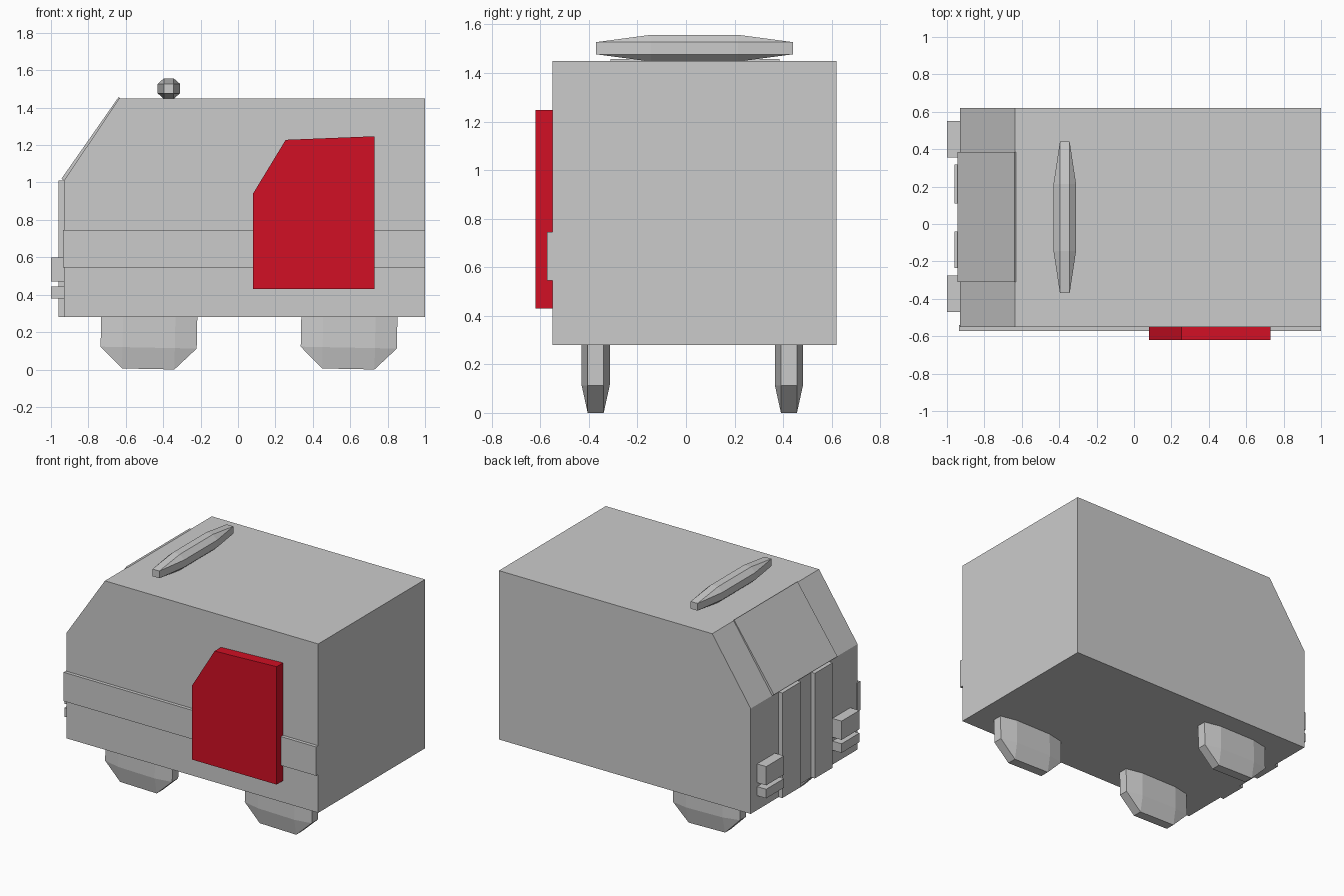
import bpy, bmesh
from itertools import product
from mathutils import Vector, Matrix

if "Cube" in bpy.data.objects:
    bpy.data.objects.remove(bpy.data.objects["Cube"])


def material(name, rgb):
    m = bpy.data.materials.new(name)
    m.diffuse_color = (*rgb, 1)
    m.use_nodes = True
    m.node_tree.nodes["Principled BSDF"].inputs["Base Color"].default_value = m.diffuse_color
    return m


GREY = material("light grey", (0.6, 0.6, 0.6))
RED = material("red", (0.64, 0.005, 0.018))


def finish(name, bm, mat):
    bmesh.ops.recalc_face_normals(bm, faces=bm.faces)
    me = bpy.data.meshes.new(name)
    bm.to_mesh(me)
    bm.free()
    me.materials.append(mat)
    ob = bpy.data.objects.new(name, me)
    bpy.context.collection.objects.link(ob)
    return ob


def extrude_xz(name, profile, y0, y1, mat=GREY):
    """Extrude a side profile (x, z) between two y positions."""
    bm = bmesh.new()
    face = bm.faces.new([bm.verts.new((x, y0, z)) for x, z in profile])
    new = bmesh.ops.extrude_face_region(bm, geom=[face])["geom"]
    verts = [v for v in new if isinstance(v, bmesh.types.BMVert)]
    bmesh.ops.translate(bm, verts=verts, vec=(0, y1 - y0, 0))
    return finish(name, bm, mat)


def box(name, x, y, z, mat=GREY):
    return extrude_xz(name, [(x[0], z[0]), (x[1], z[0]), (x[1], z[1]), (x[0], z[1])], *y, mat)


def chamfered_block(name, centre, half, inner, tilt=0.0, mat=GREY):
    """Box with every edge and corner cut: hull of its six shrunken faces."""
    bm = bmesh.new()
    for axis in range(3):
        for s in product((-1, 1), repeat=3):
            p = [s[i] * (half[i] if i == axis else inner[i]) for i in range(3)]
            bm.verts.new(p)
    bmesh.ops.convex_hull(bm, input=bm.verts)
    bmesh.ops.dissolve_limit(bm, angle_limit=0.01, verts=bm.verts, edges=bm.edges)
    bm.transform(Matrix.Translation(Vector(centre)) @ Matrix.Rotation(tilt, 4, 'Y'))
    return finish(name, bm, mat)


# Van body with sloped nose
extrude_xz("body", [(-0.93, 0.28), (1, 0.28), (1, 1.45), (-0.635, 1.45), (-0.93, 1.01)], -0.55, 0.62)

# Raised side band and red door
box("side_band", (-0.935, 1.0), (-0.573, -0.54), (0.545, 0.745))
extrude_xz("side_door", [(0.08, 0.43), (0.73, 0.43), (0.73, 1.247), (0.255, 1.228), (0.08, 0.94)],
           -0.62, -0.54, RED)

# Thin windscreen plate on the slope
extrude_xz("windscreen", [(-0.944, 1.02), (-0.638, 1.457), (-0.63, 1.45), (-0.93, 1.01)], -0.31, 0.385)

# Nose panels
for i, y in enumerate([(-0.235, -0.04), (0.11, 0.317)]):
    box(f"nose_panel_{i + 1}", (-0.96, -0.92), y, (0.282, 1.01))

# Headlights with indicators below
for side, y in (("right", (-0.47, -0.275)), ("left", (0.355, 0.55))):
    box(f"headlight_{side}", (-1.0, -0.92), y, (0.47, 0.6))
    box(f"indicator_{side}", (-1.0, -0.92), y, (0.38, 0.443))

# Roof light bar
chamfered_block("roof_light_bar", (-0.37, 0.035, 1.502), (0.06, 0.405, 0.055), (0.026, 0.18, 0.025))

# Three wheels
for name, x, y in (("wheel_front_right", -0.475, -0.372),
                   ("wheel_back_right", 0.595, -0.372),
                   ("wheel_front_left", -0.475, 0.424)):
    chamfered_block(name, (x, y, 0.257), (0.257, 0.058, 0.254), (0.14, 0.033, 0.14), 0.02)
